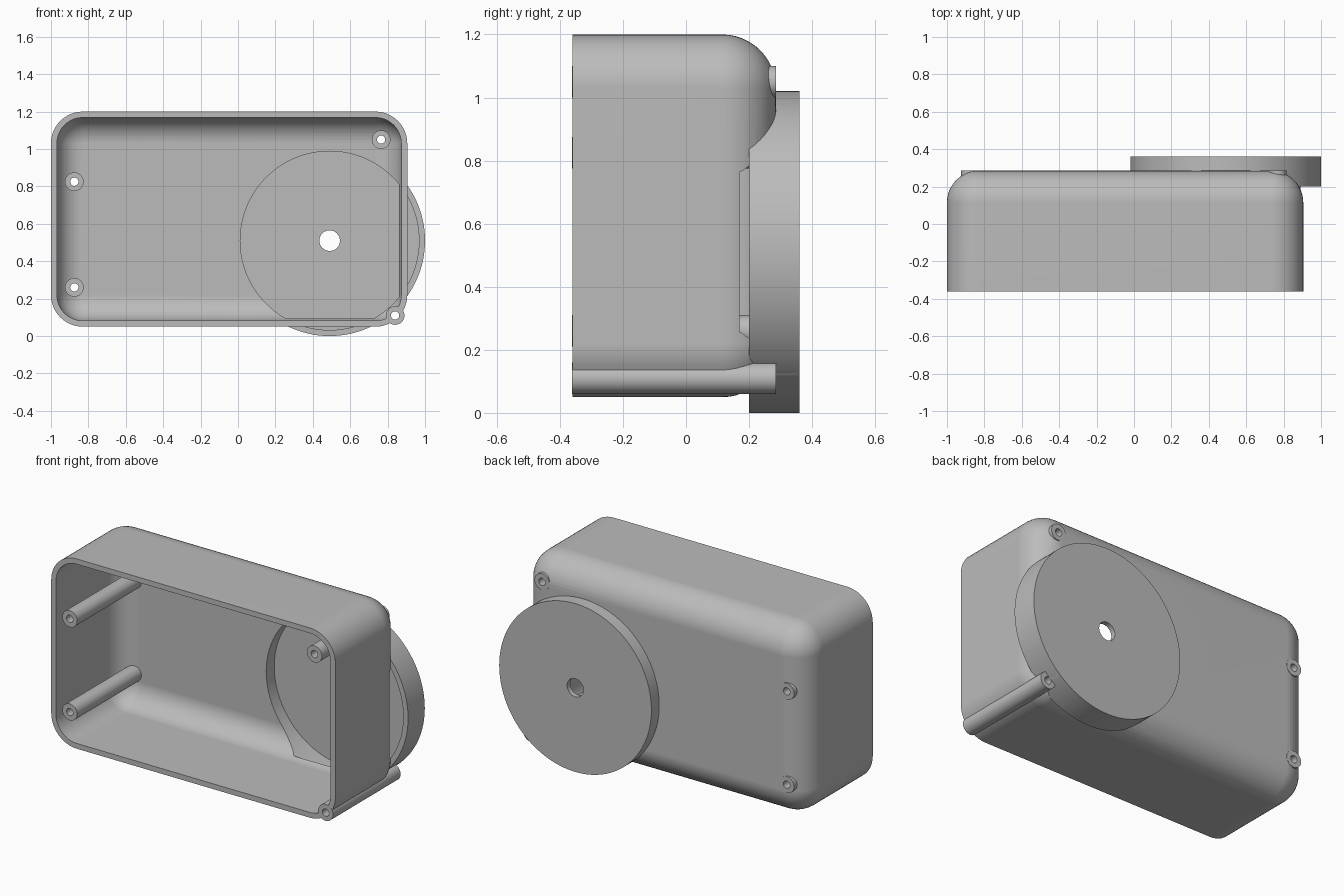
import bpy, bmesh, math
from mathutils import Matrix

if "Cube" in bpy.data.objects:
    bpy.data.objects.remove(bpy.data.objects["Cube"], do_unlink=True)

FRONT, BACK = -0.36, 0.285
RADIUS, WALL = 0.17, 0.032
DISC_X, DISC_Z = 0.49, 0.51
BOSSES = [(-0.875, 0.825), (-0.875, 0.26), (0.765, 1.05), (0.84, 0.11)]


def new_object(name, bm):
    bmesh.ops.recalc_face_normals(bm, faces=bm.faces)
    mesh = bpy.data.meshes.new(name)
    bm.to_mesh(mesh)
    bm.free()
    obj = bpy.data.objects.new(name, mesh)
    bpy.context.collection.objects.link(obj)
    return obj


def cylinder(name, x, z, radius, y0, y1, sides):
    """Solid cylinder running along y."""
    bm = bmesh.new()
    place = Matrix.Translation((x, (y0 + y1) / 2, z)) @ Matrix.Rotation(math.pi / 2, 4, 'X')
    bmesh.ops.create_cone(bm, cap_ends=True, segments=sides, radius1=radius,
                          radius2=radius, depth=y1 - y0, matrix=place)
    return new_object(name, bm)


def rounded_block(name, radius, front, steps=12):
    """Block with rounded corners and a rounded back rim, lofted from rings."""
    x0, x1 = -1 + RADIUS, 0.905 - RADIUS
    z0, z1 = 0.05 + RADIUS, 1.2 - RADIUS
    centres = [(x1, z1), (x0, z1), (x0, z0), (x1, z0)]
    sections = [(front, radius)]
    for i in range(steps + 1):
        t = math.pi / 2 * i / steps
        sections.append((BACK - RADIUS + radius * math.sin(t), radius * math.cos(t)))
    bm = bmesh.new()
    rings = []
    for y, r in sections:
        ring = []
        for k, (cx, cz) in enumerate(centres):
            for j in range(steps + 1):
                a = math.pi / 2 * (k + j / steps)
                ring.append(bm.verts.new((cx + r * math.cos(a), y, cz + r * math.sin(a))))
        rings.append(ring)
    for a, b in zip(rings, rings[1:]):
        for i in range(len(a)):
            j = (i + 1) % len(a)
            bm.faces.new((a[i], a[j], b[j], b[i]))
    bm.faces.new(rings[0])
    bm.faces.new(rings[-1])
    bmesh.ops.remove_doubles(bm, verts=bm.verts, dist=1e-5)
    return new_object(name, bm)


def combine(target, tool, operation):
    """Apply a boolean and discard the tool."""
    tool.hide_render = True
    mod = target.modifiers.new("boolean", 'BOOLEAN')
    mod.operation = operation
    mod.solver = 'EXACT'
    mod.object = tool
    bpy.context.view_layer.objects.active = target
    bpy.ops.object.modifier_apply(modifier=mod.name)
    bpy.data.objects.remove(tool, do_unlink=True)


# Outer case joined to the round drum on its back
case = rounded_block("case", RADIUS, FRONT)
combine(case, cylinder("drum", DISC_X, DISC_Z, 0.51, 0.2, 0.36, 128), 'UNION')

# Hollow the case, then the drum
combine(case, rounded_block("cavity", RADIUS - WALL, FRONT - 0.1), 'DIFFERENCE')
combine(case, cylinder("drum_recess", DISC_X, DISC_Z, 0.478, 0.17, 0.33, 128), 'DIFFERENCE')

# Screw bosses along the full depth
for x, z in BOSSES:
    combine(case, cylinder("boss", x, z, 0.05, FRONT - 0.001, BACK + 0.001, 32), 'UNION')

# Screw holes and the axle hole
for x, z in BOSSES:
    combine(case, cylinder("screw_hole", x, z, 0.022, -0.5, BACK + 0.05, 24), 'DIFFERENCE')
combine(case, cylinder("axle_hole", DISC_X, DISC_Z, 0.055, 0.1, 0.5, 32), 'DIFFERENCE')

# Plain grey finish
grey = bpy.data.materials.new("grey_plastic")
grey.use_nodes = True
colour = (0.5, 0.5, 0.5, 1)
grey.diffuse_color = colour
grey.node_tree.nodes["Principled BSDF"].inputs["Base Color"].default_value = colour
case.data.materials.clear()
case.data.materials.append(grey)

# Smooth curves with crisp edges
bpy.ops.object.select_all(action='DESELECT')
case.select_set(True)
bpy.context.view_layer.objects.active = case
bpy.ops.object.shade_smooth_by_angle(angle=math.radians(30))
normals = case.modifiers.new("flat_face_normals", 'WEIGHTED_NORMAL')
normals.keep_sharp = True
